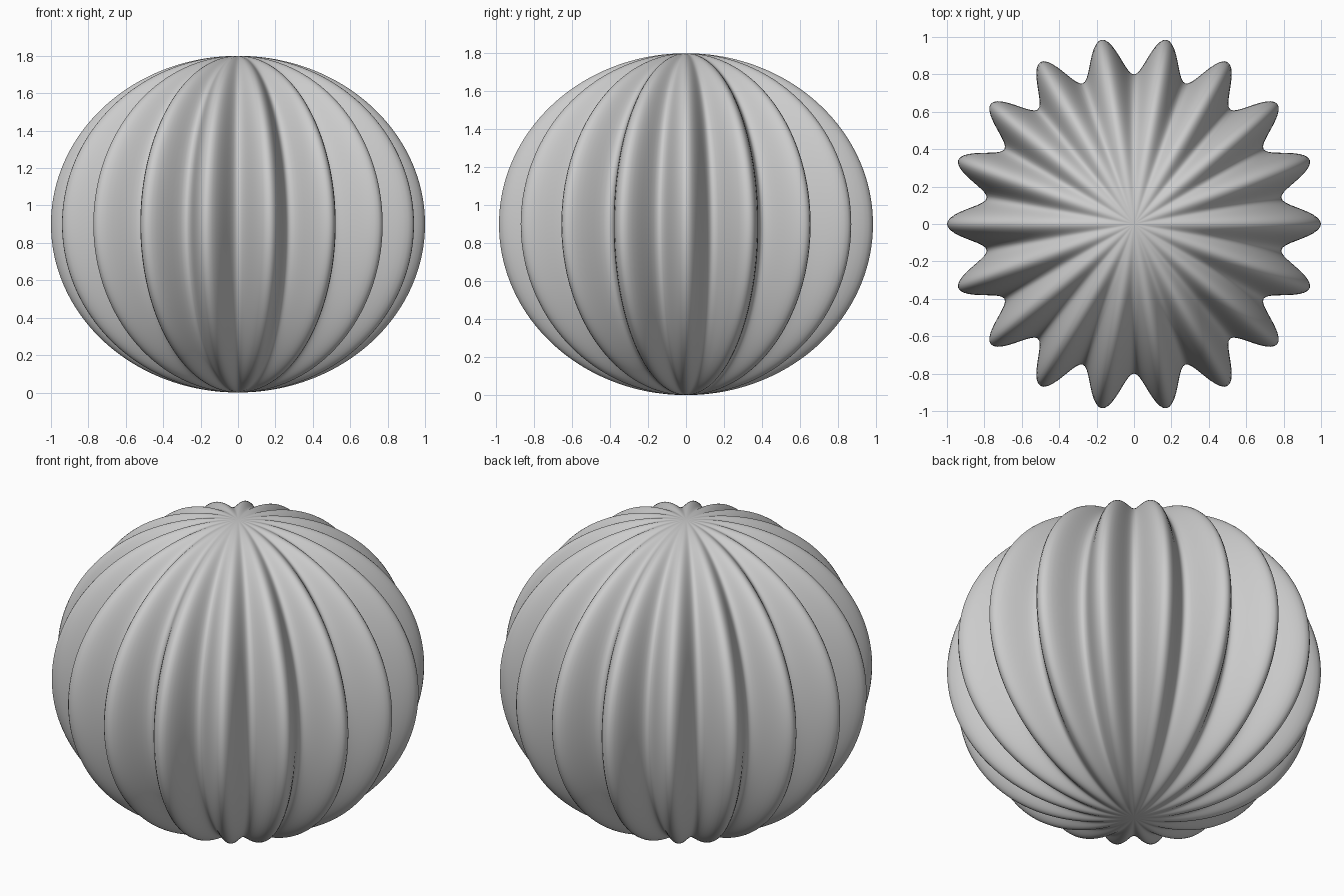
import bpy, bmesh
from math import atan2, cos

if "Cube" in bpy.data.objects:
    bpy.data.objects.remove(bpy.data.objects["Cube"])

RIBS = 18          # ribs around the body
HALF_HEIGHT = 0.9

# Squashed sphere whose horizontal radius ripples between 0.8 and 1.0
bm = bmesh.new()
bmesh.ops.create_uvsphere(bm, u_segments=RIBS * 20, v_segments=96, radius=1.0)
for v in bm.verts:
    ripple = 0.9 + 0.1 * cos(RIBS * atan2(v.co.y, v.co.x))
    v.co.x *= ripple
    v.co.y *= ripple
    v.co.z = HALF_HEIGHT * (v.co.z + 1)
for f in bm.faces:
    f.smooth = True

mesh = bpy.data.meshes.new("ribbed_body")
bm.to_mesh(mesh)
bm.free()
body = bpy.data.objects.new("ribbed_body", mesh)
bpy.context.collection.objects.link(body)
